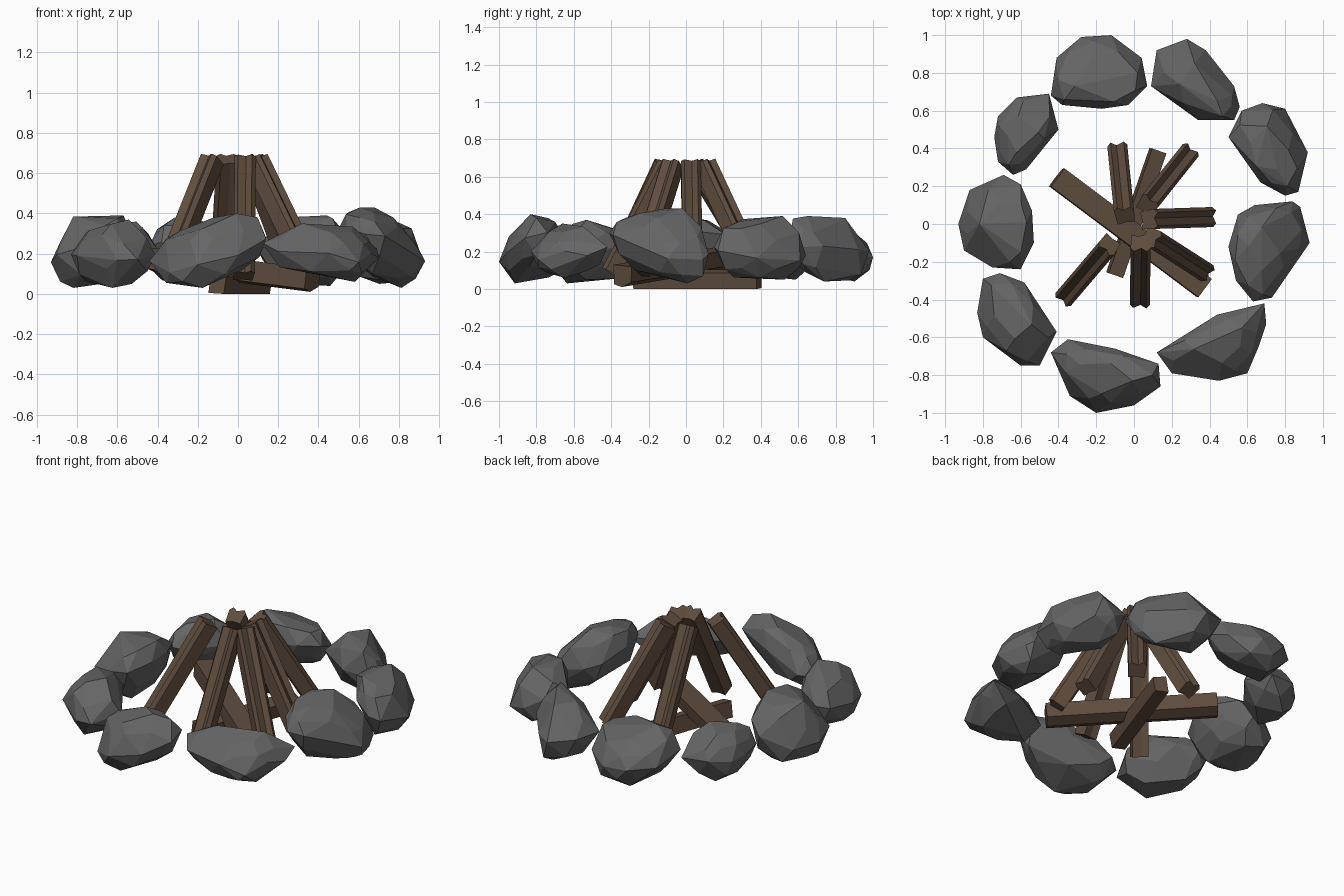
import bpy, bmesh, random
from mathutils import Vector
from math import radians

if "Cube" in bpy.data.objects:
    bpy.data.objects.remove(bpy.data.objects["Cube"])

random.seed(7)


def material(name, color):
    m = bpy.data.materials.new(name)
    m.diffuse_color = color
    m.use_nodes = True
    m.node_tree.nodes["Principled BSDF"].inputs["Base Color"].default_value = m.diffuse_color
    return m


STONE = material("stone_grey", (0.13, 0.13, 0.13, 1))
WOOD = material("wood_brown", (0.115, 0.074, 0.048, 1))


def finish(bm, name, mat):
    bmesh.ops.recalc_face_normals(bm, faces=bm.faces)
    me = bpy.data.meshes.new(name)
    bm.to_mesh(me)
    bm.free()
    me.materials.append(mat)
    ob = bpy.data.objects.new(name, me)
    bpy.context.collection.objects.link(ob)


def rock(name, outline, z0, z1, tilt):
    """Faceted boulder: plan outline stacked in rings, tilted, then hulled."""
    pts = [Vector((x, y, 0)) for x, y in outline]
    c = sum(pts, Vector()) / len(pts)
    n = len(pts)
    rings = ((0.55, 0.0), (0.86, 0.2), (1.0, 0.5), (0.83, 0.82), (0.45, 1.0))
    verts = []
    for k, (s, f) in enumerate(rings):
        for i, p in enumerate(pts):
            if k in (0, 4) and i % 2:
                continue
            # odd rings sit between the outline corners
            q = p if k % 2 == 0 else p.lerp(pts[(i + 1) % n], random.uniform(0.2, 0.6))
            j = 1 if k == 2 else random.uniform(0.93, 1.1)
            v = c + (q - c) * s * j
            h = 0.30 * f + random.uniform(-0.03, 0.03)
            v.z = h + (v.x - c.x) * tilt[0] + (v.y - c.y) * tilt[1]
            verts.append(v)
    lo, hi = min(v.z for v in verts), max(v.z for v in verts)
    bm = bmesh.new()
    for v in verts:
        v.z = z0 + (v.z - lo) * (z1 - z0) / (hi - lo)
        bm.verts.new(v)
    bmesh.ops.convex_hull(bm, input=bm.verts)
    loose = [v for v in bm.verts if not v.link_faces]
    bmesh.ops.delete(bm, geom=loose, context='VERTS')
    bmesh.ops.dissolve_limit(bm, angle_limit=radians(9), verts=bm.verts, edges=bm.edges)
    finish(bm, name, STONE)


def log(name, a, b, section):
    """Extrude a section (u sideways, v towards the upper side) from a to b."""
    a, b = Vector(a), Vector(b)
    axis = (b - a).normalized()
    side = axis.cross(Vector((0, 0, 1))).normalized()
    up = side.cross(axis)
    bm = bmesh.new()
    ends = [[bm.verts.new(p + side * u + up * v) for u, v in section] for p in (a, b)]
    n = len(section)
    for i in range(n):
        j = (i + 1) % n
        bm.faces.new((ends[0][i], ends[0][j], ends[1][j], ends[1][i]))
    bm.faces.new(ends[0])
    bm.faces.new(ends[1])
    finish(bm, name, WOOD)


# ring of boulders
rock("rock_back", [(-.44, .68), (-.41, .88), (-.28, .99), (-.12, 1.0), (.04, .88),
                   (.07, .73), (-.03, .63), (-.17, .61), (-.38, .63)], .04, .38, (0, -.25))
rock("rock_back_right", [(.09, .73), (.12, .92), (.28, .98), (.38, .92), (.53, .73),
                         (.56, .62), (.53, .55), (.34, .55)], .04, .39, (-.1, -.2))
rock("rock_right_rear", [(.5, .46), (.57, .60), (.68, .64), (.8, .61), (.92, .38),
                         (.87, .17), (.80, .15), (.67, .22)], .05, .39, (-.2, -.15))
rock("rock_right", [(.5, -.12), (.55, .05), (.64, .10), (.84, .12), (.88, .09),
                    (.93, -.10), (.85, -.2), (.73, -.39), (.63, -.41), (.54, -.3)],
     .03, .43, (-.35, -.1))
rock("rock_front_right", [(.12, -.68), (.44, -.48), (.69, -.42), (.70, -.53), (.66, -.65),
                          (.6, -.79), (.45, -.83), (.2, -.79)], .06, .35, (-.12, .15))
rock("rock_front", [(-.44, -.68), (-.35, -.61), (-.1, -.66), (.13, -.74), (.14, -.86),
                    (0, -.96), (-.2, -1.0), (-.34, -.91)], .03, .40, (.28, .3))
rock("rock_front_left", [(-.83, -.47), (-.8, -.29), (-.71, -.26), (-.58, -.31), (-.41, -.57),
                         (-.5, -.75), (-.6, -.75), (-.8, -.6)], .03, .37, (.1, .1))
rock("rock_left", [(-.93, 0), (-.87, .18), (-.69, .26), (-.6, .21), (-.54, .07),
                   (-.53, -.1), (-.6, -.24), (-.75, -.23), (-.9, -.14)], .03, .39, (.3, 0))
rock("rock_left_rear", [(-.74, .46), (-.72, .57), (-.62, .67), (-.45, .69), (-.40, .5),
                        (-.57, .29), (-.64, .26), (-.72, .33)], .05, .36, (.2, -.15))

# leaning logs: grooved section, foot and head positions
GROOVED = [(-.052, -.045), (-.01, -.04), (.04, -.052), (.054, .03),
           (.035, .052), (.005, .032), (-.035, .05), (-.052, .03)]
LEANING = {
    "back": ((-.085, .39), (-.05, .045)),
    "back_right": ((.285, .37), (.07, .10)),
    "right": ((.39, .035), (.08, .025)),
    "front_right": ((.37, -.25), (.09, -.07)),
    "front": ((.03, -.40), (.035, -.10)),
    "front_left": ((-.36, -.38), (-.13, -.11)),
}
for key, (foot, head) in LEANING.items():
    log("leaning_log_" + key, (*foot, .09), (*head, .67), GROOVED)

# two crossed logs lying on the ground
log("ground_log_lower", (-.105, -.27, .055), (.125, .39, .055),
    [(-.045, -.05), (.035, -.055), (.05, .03), (-.03, .05)])
log("ground_log_upper", (.37, -.34, .075), (-.41, .245, .175),
    [(-.06, -.05), (-.01, -.065), (.055, -.04), (.065, .045), (-.055, .055)])
